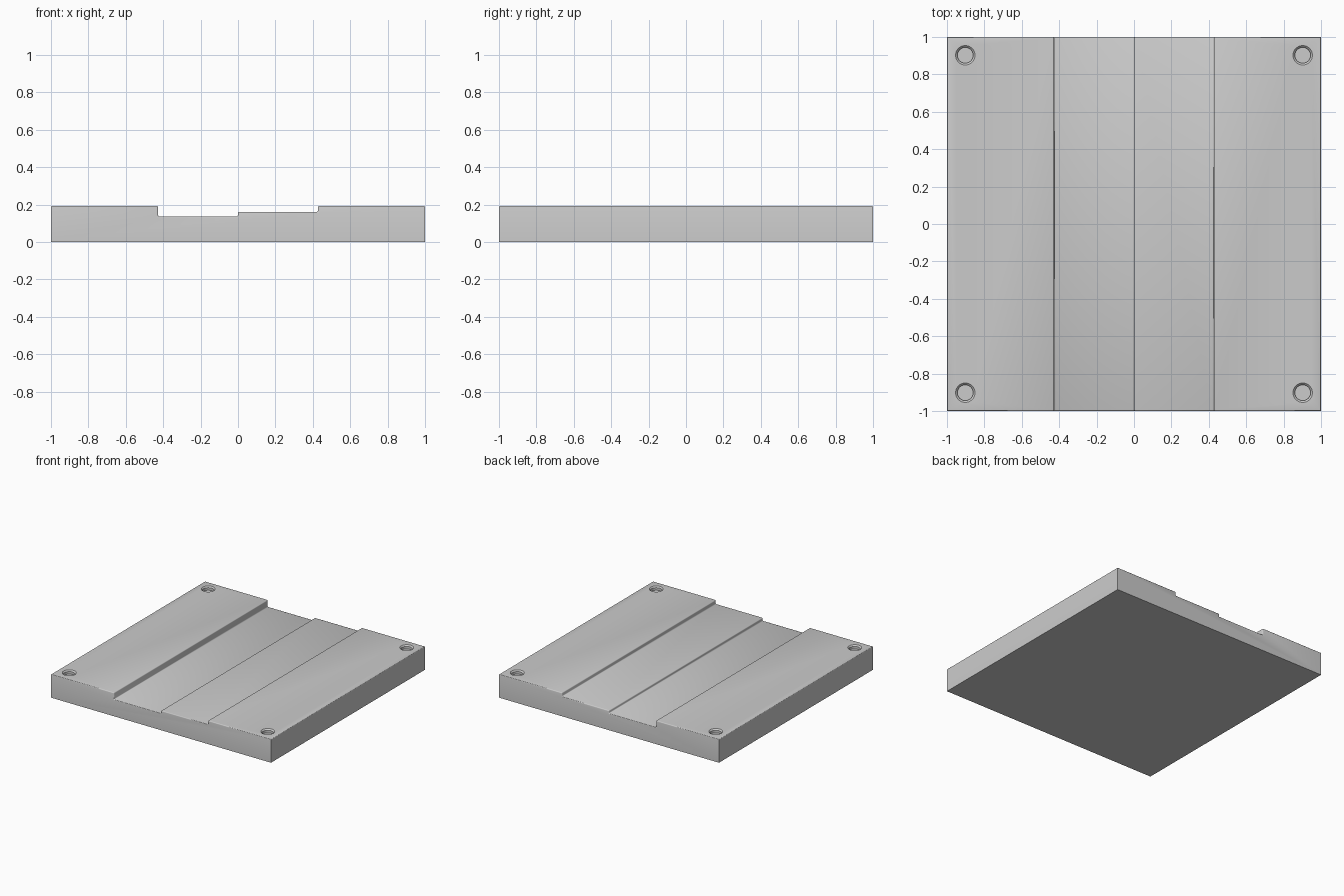
import bpy, bmesh
from math import pi
from mathutils import Vector

if "Cube" in bpy.data.objects:
    bpy.data.objects.remove(bpy.data.objects["Cube"])

TOP, LOW, MID, STEP = 0.193, 0.137, 0.161, 0.427

# Stepped plate: cross-section extruded front to back
profile = [(-1, 0), (1, 0), (1, TOP), (STEP, TOP), (STEP, MID), (0, MID),
           (0, LOW), (-STEP, LOW), (-STEP, TOP), (-1, TOP)]
bm = bmesh.new()
face = bm.faces.new([bm.verts.new((x, -1, z)) for x, z in profile])
ext = bmesh.ops.extrude_face_region(bm, geom=[face])
bmesh.ops.translate(bm, vec=(0, 2, 0),
                    verts=[v for v in ext["geom"] if isinstance(v, bmesh.types.BMVert)])
bmesh.ops.recalc_face_normals(bm, faces=bm.faces[:])

# Softened edges on the upper side only
soft = [e for e in bm.edges if all(v.co.z > 0.01 for v in e.verts)]
bmesh.ops.bevel(bm, geom=soft, offset=0.007, segments=3, profile=0.5,
                affect='EDGES', clamp_overlap=True)
mesh = bpy.data.meshes.new("stepped_plate")
bm.to_mesh(mesh)
bm.free()
plate = bpy.data.objects.new("stepped_plate", mesh)
bpy.context.collection.objects.link(plate)

# Cutter: chamfered blind hole at each corner
hole = [(0, TOP - 0.03), (0.042, TOP - 0.03), (0.042, TOP - 0.01),
        (0.062, TOP + 0.01), (0, TOP + 0.01)]
bm = bmesh.new()
for sx in (-1, 1):
    for sy in (-1, 1):
        c = Vector((0.902 * sx, 0.902 * sy, 0))
        vs = [bm.verts.new(c + Vector((r, 0, z))) for r, z in hole]
        es = [bm.edges.new(p) for p in zip(vs, vs[1:])]
        bmesh.ops.spin(bm, geom=vs + es, cent=c, axis=(0, 0, 1),
                       angle=2 * pi, steps=48)
bmesh.ops.remove_doubles(bm, verts=bm.verts[:], dist=0.0005)
bmesh.ops.recalc_face_normals(bm, faces=bm.faces[:])
cut_mesh = bpy.data.meshes.new("hole_cutter")
bm.to_mesh(cut_mesh)
bm.free()
cutter = bpy.data.objects.new("hole_cutter", cut_mesh)
bpy.context.collection.objects.link(cutter)
cutter.hide_render = True

# Cut the holes and shade
mod = plate.modifiers.new("corner_holes", 'BOOLEAN')
mod.operation, mod.object, mod.solver = 'DIFFERENCE', cutter, 'EXACT'
bpy.context.view_layer.objects.active = plate
plate.select_set(True)
bpy.ops.object.modifier_apply(modifier=mod.name)
bpy.data.objects.remove(cutter)
bpy.ops.object.shade_smooth_by_angle(angle=0.6)
